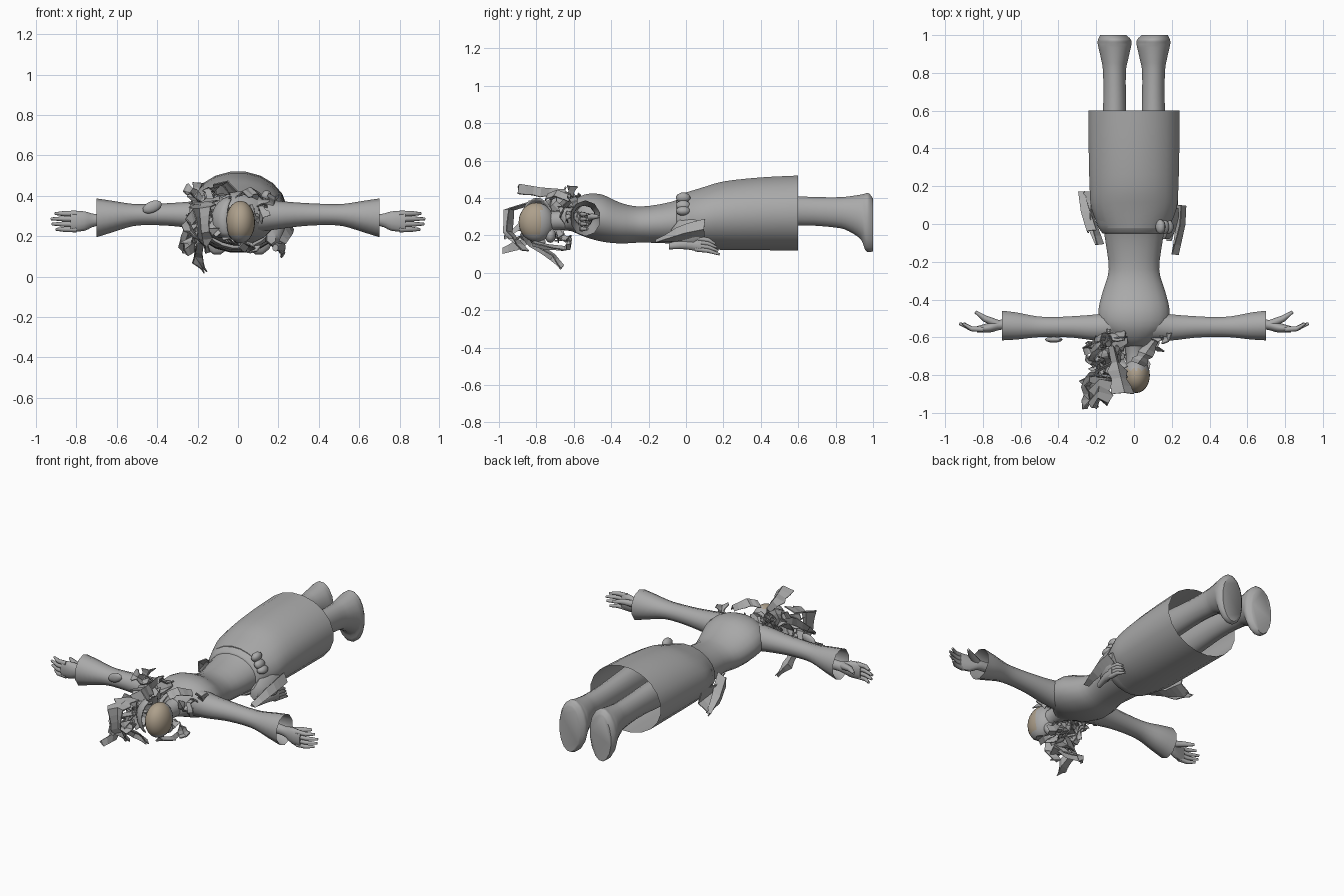
import bpy, bmesh, math, random
from mathutils import Vector, Matrix

random.seed(7)
cube = bpy.data.objects.get("Cube")
if cube:
    bpy.data.objects.remove(cube, do_unlink=True)


def material(name, rgb):
    m = bpy.data.materials.new(name)
    m.use_nodes = True
    m.diffuse_color = (*rgb, 1)
    m.node_tree.nodes["Principled BSDF"].inputs["Base Color"].default_value = (*rgb, 1)
    return m


GREY = material("plain grey", (0.4, 0.4, 0.4))
TAN = material("scalp tan", (0.42, 0.35, 0.26))


def finish(name, bm, smooth=True, thickness=0):
    bmesh.ops.recalc_face_normals(bm, faces=bm.faces)
    mesh = bpy.data.meshes.new(name)
    bm.to_mesh(mesh)
    bm.free()
    mesh.materials.append(GREY)
    ob = bpy.data.objects.new(name, mesh)
    bpy.context.collection.objects.link(ob)
    if thickness:
        mod = ob.modifiers.new("thickness", "SOLIDIFY")
        mod.thickness = thickness
        mod.offset = 0
    if smooth:
        bpy.ops.object.select_all(action="DESELECT")
        ob.select_set(True)
        bpy.context.view_layer.objects.active = ob
        bpy.ops.object.shade_smooth_by_angle(angle=math.radians(50))
    return ob


def blend(a, b, c, d, t):
    return [0.5 * (2 * q + (r - p) * t + (2 * p - 5 * q + 4 * r - s) * t * t
                   + (3 * q - p - 3 * r + s) * t ** 3) for p, q, r, s in zip(a, b, c, d)]


def loft(name, axis, rings, n=16, steps=3, caps=(True, True), side=1):
    """Rings are (position, low and high of the first cross axis, low and high of z)."""
    full = []
    for i in range(len(rings) - 1):
        a, d = rings[max(i - 1, 0)], rings[min(i + 2, len(rings) - 1)]
        full += [blend(a, rings[i], rings[i + 1], d, k / steps) for k in range(steps)]
    full.append(rings[-1])
    bm = bmesh.new()
    loops = []
    for t, lo, hi, zlo, zhi in full:
        loop = []
        for k in range(n):
            ang = 2 * math.pi * (k + 0.5) / n
            u = (lo + hi) / 2 + (hi - lo) / 2 * math.cos(ang)
            z = (zlo + zhi) / 2 + (zhi - zlo) / 2 * math.sin(ang)
            loop.append(bm.verts.new((side * t, u, z) if axis == "x" else (side * u, t, z)))
        loops.append(loop)
    for a, b in zip(loops, loops[1:]):
        for k in range(n):
            bm.faces.new((a[k], a[k - 1], b[k - 1], b[k]))
    for use, loop in zip(caps, (loops[0], loops[-1])):
        if use:
            bm.faces.new(loop)
    return finish(name, bm)


def ball(name, centre, size, segments=20, turn=0):
    bm = bmesh.new()
    bmesh.ops.create_uvsphere(bm, u_segments=segments, v_segments=segments // 2 + 2, radius=1)
    m = Matrix.Translation(centre) @ Matrix.Rotation(turn, 4, "Y") @ Matrix.Diagonal((*size, 1))
    bmesh.ops.transform(bm, matrix=m, verts=bm.verts)
    return finish(name, bm)


def tube(name, path, radii, n=8):
    """Tapered limb along a short path, for fingers."""
    bm = bmesh.new()
    pts = [Vector(p) for p in path]
    loops = []
    for i, (p, r) in enumerate(zip(pts, radii)):
        d = pts[min(i + 1, len(pts) - 1)] - pts[max(i - 1, 0)]
        q = d.to_track_quat("Z", "Y")
        loops.append([bm.verts.new(p + q @ Vector((r * math.cos(a), r * math.sin(a), 0)))
                      for a in (2 * math.pi * k / n for k in range(n))])
    for a, b in zip(loops, loops[1:]):
        for k in range(n):
            bm.faces.new((a[k], a[k - 1], b[k - 1], b[k]))
    bm.faces.new(loops[0])
    bm.faces.new(loops[-1])
    return finish(name, bm)


def lock(name, path, width, across, jag=0.3, thickness=0.006):
    """Ragged, folded strip with a pointed tip."""
    bm = bmesh.new()
    pts = [Vector(p) for p in path]
    w = Vector(across).normalized() * width
    rows, count = [], 3 * (len(pts) - 1)
    for i in range(count + 1):
        j, f = min(i // 3, len(pts) - 2), i / 3
        p = pts[j].lerp(pts[j + 1], f - j)
        taper = 1 - 0.85 * (i / count) ** 2 + random.uniform(-jag, jag)
        d = w.cross(pts[-1] - pts[0]).normalized() * width * 0.35
        rows.append([bm.verts.new(p + w * (0.5 * s * taper) + d * (1 - abs(s))) for s in (-1, 0, 1)])
    for a, b in zip(rows, rows[1:]):
        for k in (0, 1):
            bm.faces.new((a[k], a[k + 1], b[k + 1], b[k]))
    return finish(name, bm, False, thickness)


def clump(name, centre, spread, count, size):
    for i in range(count):
        p = Vector([c + random.uniform(-s, s) for c, s in zip(centre, spread)])
        d = Vector([random.uniform(-1, 1) for _ in range(3)]).normalized() * size
        bend = Vector([random.uniform(-1, 1) for _ in range(3)]) * size * 0.3
        lock(f"{name}_{i + 1}", [p - d * 0.5, p + bend, p + d * 0.5], size * 0.6, d.orthogonal(), 0.4)


# Body and skirt
loft("torso", "y", [(0.02, -.17, .17, .15, .42), (-.08, -.155, .155, .155, .38),
                    (-.24, -.135, .135, .16, .355), (-.35, -.165, .165, .155, .375),
                    (-.45, -.19, .19, .165, .42), (-.54, -.18, .18, .19, .42),
                    (-.61, -.11, .11, .22, .38), (-.65, -.05, .05, .23, .33)], 20)
loft("skirt", "y", [(-.02, -.185, .185, .13, .425), (.08, -.228, .228, .125, .455),
                    (.2, -.238, .238, .12, .49), (.4, -.243, .243, .118, .512),
                    (.6, -.245, .245, .117, .522)], 20, caps=(True, False))
loft("waist_sash", "y", [(-.05, -.168, .168, .14, .395), (-.02, -.19, .19, .13, .42),
                         (.02, -.205, .205, .13, .435)], 20)
loft("neck", "y", [(-.6, -.06, .06, .22, .35), (-.68, -.045, .05, .23, .33),
                   (-.75, -.045, .055, .22, .33)], 14)

# Arms, hands and legs
for side, label in ((1, "left"), (-1, "right")):
    loft(label + "_sleeve", "x", [(.1, -.62, -.46, .22, .39), (.2, -.62, -.475, .235, .375),
                                  (.32, -.605, -.485, .25, .365), (.43, -.6, -.49, .255, .36),
                                  (.52, -.603, -.485, .25, .36), (.62, -.615, -.465, .22, .375),
                                  (.7, -.62, -.455, .195, .387)], 10, caps=(True, False), side=side)
    loft(label + "_palm", "x", [(.58, -.56, -.5, .25, .32), (.7, -.56, -.505, .25, .31),
                                (.76, -.575, -.52, .225, .325), (.83, -.575, -.54, .22, .325)],
         12, side=side)
    for i in range(4):
        z, tip = .234 + i * .026, (.9, .92, .925, .905)[i]
        tube(f"{label}_finger_{i + 1}", [(side * .8, -.558, z), (side * .86, -.555, z),
                                         (side * tip, -.527, z)], (.015, .013, .007))
    tube(label + "_thumb", [(side * .72, -.53, .29), (side * .79, -.5, .3), (side * .84, -.465, .3)],
         (.022, .017, .008))
    loft(label + "_leg", "y", [(.2, .03, .19, .22, .44), (.6, .04, .165, .25, .41),
                               (.8, .042, .165, .24, .405), (.87, .03, .175, .22, .41),
                               (.935, .015, .19, .175, .42), (.957, .012, .194, .12, .426),
                               (.977, .015, .192, .107, .428), (1, .04, .18, .112, .4)], 16, side=side)

# Head, face and scalp
head = ball("head", (.012, -.8, .27), (.072, .095, .105), 24)
head.data.materials.append(TAN)
for f in head.data.polygons:
    if f.center.y < -.77 and f.center.z > .2:
        f.material_index = 1
ball("nose", (.012, -.775, .165), (.013, .025, .018), 10)
ball("chin", (.012, -.725, .2), (.042, .03, .04), 14)
ball("arm_ornament", (-.425, -.612, .345), (.05, .016, .028), 12, -.4)

# Hair shell over one side of the head
bm = bmesh.new()
bmesh.ops.create_uvsphere(bm, u_segments=16, v_segments=12, radius=1)
bmesh.ops.delete(bm, geom=[v for v in bm.verts if v.co.x > -.1 or v.co.z < -.75], context="VERTS")
bmesh.ops.transform(bm, matrix=Matrix.Translation((-.01, -.795, .28)) @ Matrix.Diagonal((.12, .09, .12, 1)),
                    verts=bm.verts)
finish("hair_shell", bm, thickness=.008)

# Long loose locks
lock("side_lock_upper", [(-.12, -.73, .36), (-.22, -.78, .33), (-.27, -.86, .27), (-.22, -.97, .2)], .11, (.5, .2, .8))
lock("side_lock_lower", [(-.14, -.76, .25), (-.25, -.82, .2), (-.24, -.9, .15), (-.27, -.98, .13)], .1, (.7, .2, .6))
lock("crown_lock", [(-.17, -.86, .37), (-.18, -.96, .34), (-.17, -.97, .22), (-.15, -.88, .12)], .12, (1, .3, .1))
lock("hanging_lock", [(-.13, -.88, .22), (-.19, -.83, .15), (-.2, -.72, .08), (-.16, -.67, .02)], .08, (1, .2, .5))
lock("cheek_lock", [(.03, -.82, .15), (.06, -.74, .13), (.04, -.65, .12)], .06, (1, 0, .3))
lock("back_lock_upper", [(-.06, -.9, .44), (-.09, -.78, .42), (-.12, -.65, .41)], .1, (1, 0, -.3))
lock("back_lock_lower", [(.02, -.74, .39), (.06, -.69, .41), (.11, -.62, .38)], .09, (1, -.4, 0))
clump("neck_hair", (-.14, -.65, .35), (.08, .06, .06), 14, .11)
clump("shoulder_hair", (.11, -.6, .35), (.04, .05, .05), 7, .1)
clump("side_hair", (-.17, -.78, .25), (.06, .08, .09), 12, .12)
clump("throat_hair", (0, -.67, .24), (.09, .04, .08), 8, .09)

# Hip pouch, knots and trailing ornaments
loft("hip_pouch", "y", [(-.08, .14, .19, .16, .23), (-.04, .13, .225, .14, .28),
                        (.04, .15, .245, .13, .3), (.085, .17, .24, .17, .29)], 6, 1)
for i, z in enumerate((.33, .36, .4)):
    ball(f"sash_knot_{i + 1}", (.18 - i * .02, -.015, z), (.03, .04, .025), 10, i)
loft("fan_base", "y", [(-.09, .17, .2, .125, .16), (0, .185, .225, .125, .18),
                       (.08, .2, .235, .11, .18)], 10)
for i in range(4):
    z = .118 + i * .019
    tube(f"fan_finger_{i + 1}", [(.215, .05, z + .01), (.222, .12, z), (.215, .18 - i * .008, z - .02)],
         (.015, .012, .006))
lock("left_hip_plate", [(.24, .1, .24), (.235, 0, .22), (.2, -.16, .17)], .1, (.2, 0, 1), .1)
lock("right_hip_plate", [(-.245, .17, .2), (-.25, .03, .22), (-.2, -.11, .25)], .12, (.4, 0, 1), .1)
lock("right_hip_tail", [(-.22, -.04, .26), (-.25, .06, .19), (-.265, .17, .13)], .09, (.5, .2, 1), .1)
